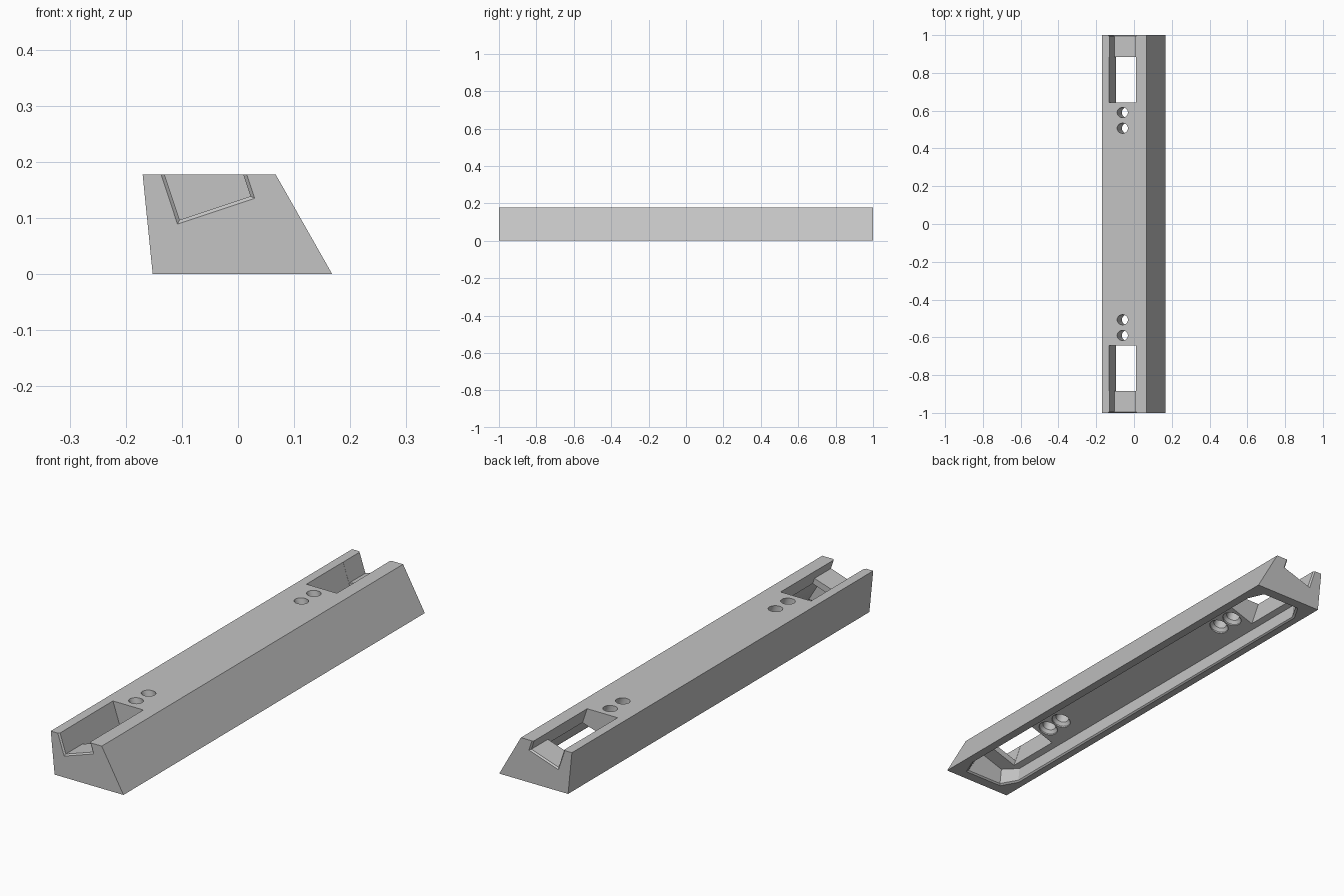
import bpy, bmesh, math
from mathutils import Vector

if "Cube" in bpy.data.objects:
    bpy.data.objects.remove(bpy.data.objects["Cube"], do_unlink=True)

grey = bpy.data.materials.new("light_grey")
grey.use_nodes = True
COLOUR = (0.55, 0.55, 0.55, 1)
grey.diffuse_color = COLOUR
grey.node_tree.nodes["Principled BSDF"].inputs["Base Color"].default_value = COLOUR


def loft(name, rings):
    """Closed solid through a series of matching point rings."""
    bm = bmesh.new()
    loops = [[bm.verts.new(p) for p in ring] for ring in rings]
    n = len(loops[0])
    for a, b in zip(loops, loops[1:]):
        for i in range(n):
            j = (i + 1) % n
            bm.faces.new((a[i], a[j], b[j], b[i]))
    bm.faces.new(loops[0])
    bm.faces.new(loops[-1])
    bmesh.ops.recalc_face_normals(bm, faces=bm.faces[:])
    mesh = bpy.data.meshes.new(name)
    bm.to_mesh(mesh)
    bm.free()
    mesh.materials.append(grey)
    obj = bpy.data.objects.new(name, mesh)
    bpy.context.collection.objects.link(obj)
    return obj


def cut(target, cutter):
    cutter.hide_render = True
    mod = target.modifiers.new("cut", "BOOLEAN")
    mod.operation = "DIFFERENCE"
    mod.solver = "EXACT"
    mod.object = cutter
    bpy.context.view_layer.objects.active = target
    bpy.ops.object.modifier_apply(modifier=mod.name)
    bpy.data.objects.remove(cutter, do_unlink=True)


# Body: slanted bar
profile = [(-0.152, 0), (0.168, 0), (0.067, 0.178), (-0.17, 0.178)]
body = loft("bar_body", [[(x, y, z) for x, z in profile] for y in (-1, 1)])

# Hollow underside: walls follow the outside, roof is tilted
half = [(-0.115, 0.88), (-0.075, 0.95), (0.095, 0.95), (0.125, 0.88)]
outline = half + [(x, -y) for x, y in reversed(half)]
ROOF, TILT = 0.104, 0.333


def grown(o, z):
    return [(x + math.copysign(o, x), y + math.copysign(o, y), z) for x, y in outline]


roof = []
for x, y in outline:
    lean = -0.57 if x > 0 else -0.1
    z = (ROOF + TILT * x) / (1 - TILT * lean)
    roof.append((x + lean * z, y, z))
cut(body, loft("hollow", [grown(0.014, -0.008), grown(0, 0.006), roof]))

# Tilted frame shared by the end slots and the holes
ORIGIN = Vector((-0.104, 0, 0.097))
U = Vector((0.949, 0, 0.316))
V = Vector((-0.316, 0, 0.949))
WIDTH = 0.133


def place(u, v, y):
    return ORIGIN + U * u + V * v + Vector((0, y, 0))


def slot_ring(y, grow, low):
    left, right = -grow, WIDTH + grow
    return [place(left, low, y), place(right, low, y),
            place(right, 0.2, y), place(left, 0.2, y)]


def hole_ring(y, v, r):
    angles = [math.tau * i / 32 for i in range(32)]
    return [place(WIDTH / 2 + r * math.cos(a), v, y + r * math.sin(a)) for a in angles]


for s in (-1, 1):
    # End slot with a chamfered mouth
    cut(body, loft("slot", [slot_ring(s * 1.005, 0.011, -0.011),
                            slot_ring(s * 0.994, 0, 0),
                            slot_ring(s * 0.75, 0, 0)]))
    # Window through to the hollow
    cut(body, loft("window", [slot_ring(s * 0.885, 0.0005, -0.06),
                              slot_ring(s * 0.642, 0.0005, -0.06)]))
    # Countersunk screw holes
    for y in (0.507, 0.59):
        steps = [(-0.045, 0.039), (-0.02, 0.039), (-0.008, 0.027), (0.15, 0.027)]
        cut(body, loft("hole", [hole_ring(s * y, v, r) for v, r in steps]))

# Smooth only the round holes
bpy.ops.object.select_all(action="DESELECT")
body.select_set(True)
bpy.context.view_layer.objects.active = body
bpy.ops.object.shade_smooth_by_angle(angle=math.radians(25))
